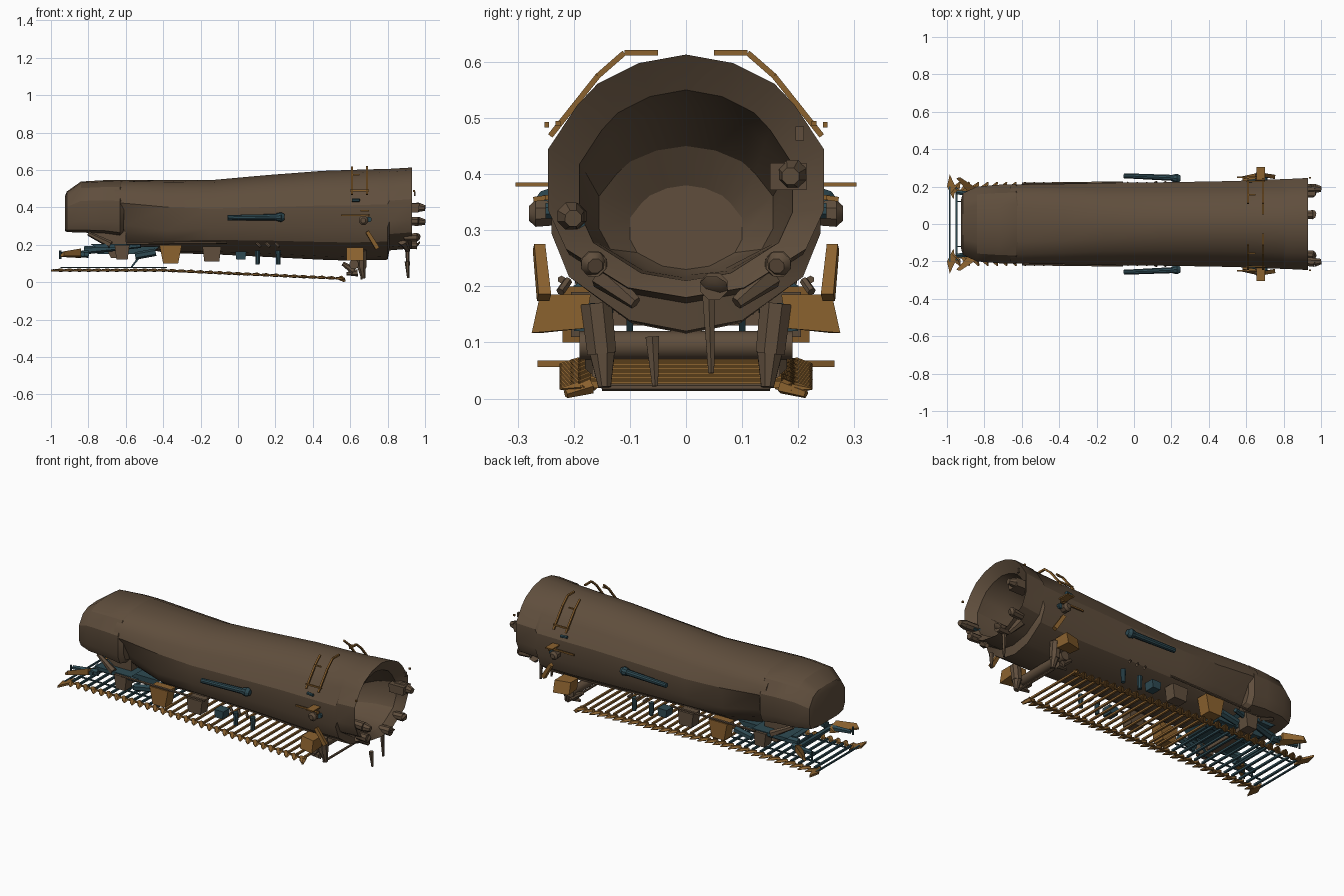
import bpy, bmesh, math
from mathutils import Vector

def material(name, col):
    m = bpy.data.materials.new(name)
    m.diffuse_color = (*col, 1)
    return m

BROWN = material("hull_brown", (0.115, 0.076, 0.046))
RUST = material("rust_orange", (0.26, 0.122, 0.028))
TEAL = material("dark_teal", (0.027, 0.068, 0.085))

def finish(bm, name, mat, angle=28):
    bmesh.ops.recalc_face_normals(bm, faces=bm.faces)
    me = bpy.data.meshes.new(name)
    bm.to_mesh(me)
    bm.free()
    me.materials.append(mat)
    for p in me.polygons:
        p.use_smooth = True
    me.set_sharp_from_angle(angle=math.radians(angle))
    ob = bpy.data.objects.new(name, me)
    bpy.context.collection.objects.link(ob)
    return ob

def loft(bm, rings, cap0=True, cap1=True):
    vs = [[bm.verts.new(p) for p in r] for r in rings]
    n = len(vs[0])
    for a, b in zip(vs, vs[1:]):
        for i in range(n):
            bm.faces.new((a[i], a[(i + 1) % n], b[(i + 1) % n], b[i]))
    if cap0:
        bm.faces.new(vs[0][::-1])
    if cap1:
        bm.faces.new(vs[-1])

def rod(bm, p, q, r1, r2=None, n=6, flat=1.0):
    """tapered bar between two points"""
    p, q = Vector(p), Vector(q)
    r2 = r1 if r2 is None else r2
    d = (q - p).normalized()
    u = d.cross(Vector((0, 0, 1)) if abs(d.z) < .9 else Vector((1, 0, 0))).normalized()
    v = d.cross(u)
    off = math.pi / n
    loft(bm, [[c + u * r * math.cos(off + i * math.tau / n) + v * r * flat * math.sin(off + i * math.tau / n)
               for i in range(n)] for c, r in ((p, r1), (q, max(r2, .0015)))])

def path(bm, pts, r):
    for a, b in zip(pts, pts[1:]):
        rod(bm, a, b, r, n=4)

def box(bm, x0, x1, y0, y1, z0, z1, taper=0.0):
    t = taper
    loft(bm, [[(x0 + t, y0, z0), (x1 - t, y0, z0), (x1 - t, y1, z0), (x0 + t, y1, z0)],
              [(x0, y0, z1), (x1, y0, z1), (x1, y1, z1), (x0, y1, z1)]])

def both(pts, s):
    return [(x, y * s, z) for x, y, z in pts]

# unit hull cross-sections, right half: round at the rear, boxy towards the nose
ROUND = [(0, 1), (.34, .965), (.64, .88), (.79, .79), (1, .61), (1, .36), (.87, .2), (.42, .04), (0, 0)]
BOXY = [(0, 1), (.45, .98), (.76, .90), (.93, .78), (1, .64), (1, .30), (.87, .16), (.5, .02), (0, 0)]

def ring(x, w, zb, zt, pinch=1.0, k=0.0):
    half = [(a[0] + (b[0] - a[0]) * k, a[1] + (b[1] - a[1]) * k) for a, b in zip(ROUND, BOXY)]
    half = [(y * pinch if i in (5, 6, 7) else y, z) for i, (y, z) in enumerate(half)]
    return [(x, y * w, zb + z * (zt - zb)) for y, z in half + [(-y, z) for y, z in half[-2:0:-1]]]

# main hull: skin pinched in behind the nose, rounded rim and shallow hollow end
bm = bmesh.new()
loft(bm, [ring(-.66, .212, .21, .545, .66, 1), ring(-.6, .212, .20, .546, .68, 1), ring(-.38, .215, .155, .545, .95, .7),
          ring(-.15, .22, .15, .545, 1, .2), ring(.15, .223, .135, .572), ring(.45, .228, .12, .595),
          ring(.6, .232, .115, .60), ring(.8, .24, .12, .606), ring(.81, .24, .17, .606),
          ring(.93, .246, .18, .613), ring(.925, .238, .185, .606), ring(.89, .19, .21, .55),
          ring(.78, .178, .215, .52), ring(.67, .155, .22, .45), ring(.63, .1, .23, .38)])
finish(bm, "main_hull", BROWN)

# rounded nose housing
bm = bmesh.new()
def nose_ring(x, w, zb, zt):
    pts = [(0, 1), (.5, .975), (.79, .87), (1, .62), (1, .22), (.9, .05), (.6, 0), (0, 0)]
    return [(x, y * w, zb + z * (zt - zb)) for y, z in pts + [(-y, z) for y, z in pts[-2:0:-1]]]
loft(bm, [nose_ring(-.925, .13, .275, .46), nose_ring(-.915, .165, .268, .485), nose_ring(-.84, .2, .265, .538),
          nose_ring(-.72, .21, .262, .545), nose_ring(-.63, .213, .25, .547), nose_ring(-.61, .19, .27, .54)])
finish(bm, "nose_housing", BROWN)

# underbelly blocks below the hull and behind the nose
bm = bmesh.new()
loft(bm, [[(-.80, y, .27), (-.60, y, .27), (-.60, y, .13), (-.68, y, .13), (-.72, y, .21)] for y in (-.13, .13)])
for s in (-1, 1):
    a, b = sorted((s * .14, s * .205))
    box(bm, -.19, -.09, a, b, .11, .19, .01)
    box(bm, -.66, -.58, a, b, .12, .20, .01)
    rod(bm, (-.6, s * .215, .208), (-.06, s * .222, .212), .007)
    rod(bm, (-.80, s * .15, .26), (-.68, s * .18, .20), .012, .02)
    for x in (.1, .15, .2):
        rod(bm, (x, s * .21, .21), (x + .02, s * .224, .19), .008)
finish(bm, "underbelly_blocks", BROWN)

# claw assembly carrying the rear end
bm = bmesh.new()
rod(bm, (.62, -.19, .095), (.62, .19, .095), .026, n=12)
for s in (-1, 1):
    rod(bm, (.66, s * .16, .17), (.66, s * .15, .08), .03, .028, 8)
    rod(bm, (.66, s * .15, .09), (.67, s * .145, .02), .026, .012, 8)
    rod(bm, (.62, s * .16, .06), (.56, s * .16, .10), .022, .012, 8)
    rod(bm, (.64, s * .15, .05), (.58, s * .15, .045), .02, .008, 6)
    # side knobs
    rod(bm, (.67, s * .22, .33), (.67, s * .268, .33), .022, .026, 8)
    rod(bm, (.67, s * .268, .33), (.67, s * .28, .33), .026, .014, 8)
rod(bm, (.66, -.15, .02), (.66, .15, .02), .007)
finish(bm, "rear_claws", BROWN, 40)

# torn lugs around the open end, and hanging shreds
bm = bmesh.new()
for y, z, r, l in ((.19, .40, .027, .07), (.165, .24, .024, .04), (-.165, .24, .024, .04),
                   (-.205, .325, .026, .07), (.05, .20, .026, .03)):
    rod(bm, (.89, y * .97, z), (.95 + l * .2, y, z), r * .9, r, 8)
    rod(bm, (.95 + l * .2, y, z), (.93 + l, y * .98, z - .004), r, r * .6, 8)
box(bm, .87, .97, .15, .215, .372, .42, .005)
for y, zt, zb in ((-.055, .11, .022), (.045, .2, .045)):
    rod(bm, (.905, y - .005, zt), (.91, y, zb), .014, .006, 6)
for s in (-1, 1):
    rod(bm, (.88, s * .15, .22), (.91, s * .09, .17), .026, .012, 6)
box(bm, .94, .95, .195, .21, .46, .485)
finish(bm, "torn_end_lugs", BROWN, 40)

# top ladder rails, brackets and side fins
bm = bmesh.new()
for s in (-1, 1):
    for x in (.61, .69):
        pts = [(x, .05, .616), (x, .11, .616), (x, .157, .575), (x, .242, .468)]
        path(bm, both(pts if x > .65 else pts[1:], s), .007)
    path(bm, both([(.6, .228, .49), (.70, .228, .49)], s), .006)
    path(bm, both([(.61, .157, .575), (.65, .157, .575)], s), .005)
    a, b = sorted((s * .235, s * .304))
    box(bm, .655, .70, a, b, .378, .385)
    path(bm, both([(.55, .25, .358), (.70, .25, .358), (.70, .272, .355)], s), .006)
    rod(bm, (.69, s * .262, .27), (.745, s * .253, .18), .014, .016, 4)
    loft(bm, [both([(x, .17, .185), (x, .26 + d, .185), (x, .275 + d, .117), (x, .18, .125)], s)
              for x, d in ((.58, -.02), (.67, 0))])
    a, b = sorted((s * .244, s * .252))
    box(bm, .935, .945, a, b, .483, .493)
finish(bm, "rails_and_fins", RUST)

# rust-coloured side boxes and front wedges
bm = bmesh.new()
for s in (-1, 1):
    a, b = sorted((s * .15, s * .22))
    box(bm, -.42, -.30, a, b, .10, .20, .02)
    loft(bm, [both([(-.95, .245, .145), (-.93, .25, .165), (-.84, .19, .18), (-.84, .13, .16), (-.86, .14, .14)], s),
              both([(-.95, .245, .135), (-.93, .25, .14), (-.84, .19, .14), (-.84, .13, .13), (-.86, .14, .13)], s)])
finish(bm, "side_boxes_and_wedges", RUST)

# track: cross bars with overlapping pointed end pieces along a sagging line
def track_z(x):
    return .064 if x < -.4 else .064 - (x + .4) * .046

N = 31
rust, teal = bmesh.new(), bmesh.new()
for i in range(N):
    x = -.95 + i * 1.5 / (N - 1)
    z = track_z(x)
    rod(teal if x < -.38 else rust, (x, -.17, z + .004), (x, .17, z + .004), .008, n=4)
    for s in (-1, 1):
        rod(rust, (x - .025, s * .165, z), (x + .004, s * .195, z), .012, .019, 5, .5)
        rod(rust, (x + .004, s * .195, z), (x + .02, s * .224, z - .003), .019, .004, 5, .5)
for s in (-1, 1):
    # large spikes at both ends of the track
    loft(rust, [both([(-1, .20, z), (-.985, .265, z), (-.955, .20, z), (-.965, .13, z)], s) for z in (.056, .068)])
    rod(rust, (.55, s * .17, .022), (.568, s * .214, .008), .014, .008, 5)
    path(rust, both([(-.95, .18, .062), (-.4, .18, .062), (.55, .18, .02)], s), .006)
    path(teal, both([(-.95, .12, .078), (-.38, .12, .078)], s), .005)
rod(teal, (-.985, -.2, .066), (-.985, .2, .066), .006, n=4)
finish(rust, "track_bars_and_spikes", RUST)

# teal running gear under the nose
for s in (-1, 1):
    rod(teal, (-.95, s * .17, .15), (-.80, s * .15, .15), .012, .02, 6)
    rod(teal, (-.82, s * .13, .17), (-.52, s * .19, .195), .022, .012, 6)
    rod(teal, (-.50, s * .1, .17), (-.57, s * .1, .08), .01, .006, 4)
    rod(teal, (-.55, s * .17, .14), (-.44, s * .17, .16), .02, .02, 6)
    rod(teal, (-.95, s * .19, .125), (-.95, s * .19, .17), .006)
    a, b = sorted((s * .14, s * .2))
    box(teal, -.015, .045, a, b, .12, .165, .006)
    for x in (.105, .215):
        rod(teal, (x, s * .17, .17), (x, s * .17, .095), .015, .012, 8)
box(teal, -.80, -.42, -.12, .12, .15, .19, .05)
box(teal, -.79, -.56, -.19, .19, .185, .205, .03)
rod(teal, (-.83, -.18, .15), (-.83, .18, .15), .014, n=6)
finish(teal, "running_gear", TEAL)

# teal side cylinders with rounded heads, and small studs
bm = bmesh.new()
for s in (-1, 1):
    rod(bm, (-.055, s * .258, .345), (.225, s * .246, .348), .014, .017, 10)
    rod(bm, (.205, s * .245, .348), (.23, s * .244, .348), .02, .026, 10)
    rod(bm, (.23, s * .244, .348), (.248, s * .243, .348), .026, .016, 10)
    rod(bm, (.61, s * .228, .438), (.65, s * .234, .438), .009, n=6)
    rod(bm, (.70, s * .225, .335), (.70, s * .25, .335), .015, n=8)
rod(bm, (.88, -.19, .315), (.92, -.19, .315), .012, n=6)
finish(bm, "side_cylinders", TEAL)
